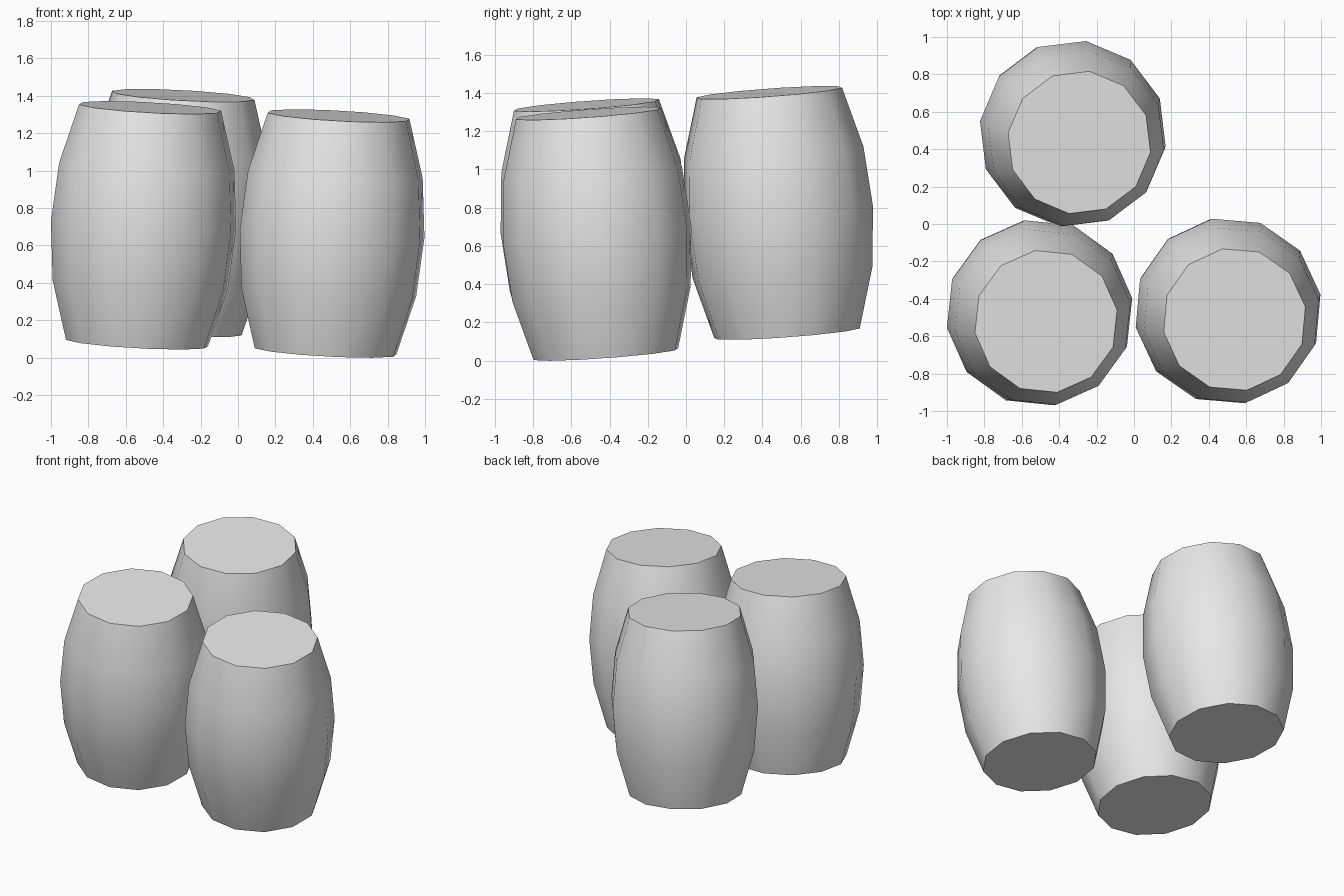
import bpy, bmesh
from math import cos, sin, radians, tau
from mathutils import Vector

cube = bpy.data.objects.get("Cube")
if cube:
    bpy.data.objects.remove(cube, do_unlink=True)

grey = bpy.data.materials.new("plain_grey")
grey.use_nodes = True
colour = (0.8, 0.8, 0.8, 1)
grey.diffuse_color = colour
grey.node_tree.nodes["Principled BSDF"].inputs["Base Color"].default_value = colour

SIDES = 12
PROFILE = [(0.385, -0.632), (0.475, -0.316), (0.502, 0), (0.475, 0.316), (0.385, 0.632)]
LEAN = Vector((0.055, -0.073, 1)).normalized()


def barrel(name, centre, turn):
    """Closed bulging barrel lofted through the profile rings, then leaned."""
    bm = bmesh.new()
    rings = []
    for r, z in PROFILE:
        angles = [radians(turn) + tau * i / SIDES for i in range(SIDES)]
        rings.append([bm.verts.new((r * cos(a), r * sin(a), z)) for a in angles])
    for low, high in zip(rings, rings[1:]):
        for i in range(SIDES):
            j = (i + 1) % SIDES
            bm.faces.new((low[i], low[j], high[j], high[i]))
    # Flat end caps
    bm.faces.new(rings[0][::-1])
    bm.faces.new(rings[-1])
    mesh = bpy.data.meshes.new(name)
    bm.to_mesh(mesh)
    bm.free()
    mesh.materials.append(grey)

    obj = bpy.data.objects.new(name, mesh)
    bpy.context.collection.objects.link(obj)
    obj.location = centre
    obj.rotation_mode = 'QUATERNION'
    obj.rotation_quaternion = Vector((0, 0, 1)).rotation_difference(LEAN)

    # Smooth staves, sharp rims
    bpy.ops.object.select_all(action='DESELECT')
    obj.select_set(True)
    bpy.context.view_layer.objects.active = obj
    bpy.ops.object.shade_smooth_by_angle(angle=radians(40))


barrel("front_right_barrel", (-0.505, -0.475, 0.707), 9)
barrel("front_left_barrel", (0.503, -0.465, 0.663), 10)
barrel("back_barrel", (-0.327, 0.482, 0.772), -8)
